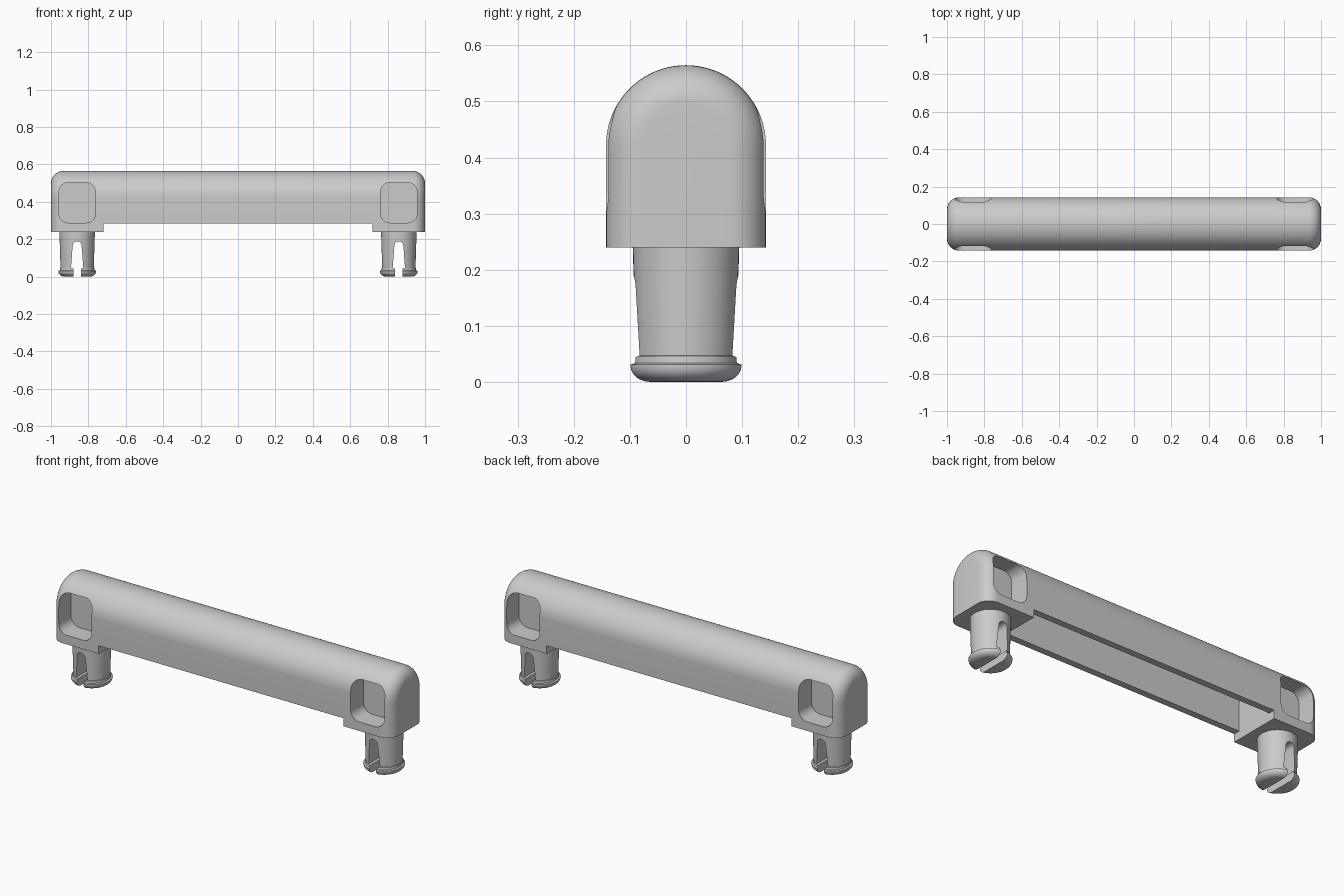
import bpy, bmesh, math

if "Cube" in bpy.data.objects:
    bpy.data.objects.remove(bpy.data.objects["Cube"])

grey = bpy.data.materials.new("light_grey")
grey.diffuse_color = (0.6, 0.6, 0.6, 1)
grey.use_nodes = True
grey.node_tree.nodes["Principled BSDF"].inputs["Base Color"].default_value = grey.diffuse_color

R, AXIS_Z, BASE_Z = 0.1425, 0.422, 0.24   # arch radius, arch centre, underside
FILLET = 0.065                            # rounding of the bar ends
PIN_X, BLOCK_X = 0.86, 0.72


def loft(name, rings):
    """Skin a list of equal-length closed rings and cap both ends."""
    bm = bmesh.new()
    loops = [[bm.verts.new(p) for p in ring] for ring in rings]
    n = len(loops[0])
    for a, b in zip(loops, loops[1:]):
        for i in range(n):
            j = (i + 1) % n
            bm.faces.new((a[i], a[j], b[j], b[i]))
    bm.faces.new(loops[0])
    bm.faces.new(loops[-1])
    bmesh.ops.recalc_face_normals(bm, faces=bm.faces)
    mesh = bpy.data.meshes.new(name)
    bm.to_mesh(mesh)
    bm.free()
    mesh.materials.append(grey)
    obj = bpy.data.objects.new(name, mesh)
    bpy.context.collection.objects.link(obj)
    return obj


def arch(x, r, bottom, steps=40):
    """Arched cross-section in the YZ plane."""
    pts = [(x, r, bottom)]
    for i in range(steps + 1):
        a = math.pi * i / steps
        pts.append((x, r * math.cos(a), AXIS_Z + r * math.sin(a)))
    return pts + [(x, -r, bottom)]


def prism_y(name, outline, y0, y1):
    """Extrude an XZ outline along Y."""
    return loft(name, [[(x, y, z) for x, z in outline] for y in (y0, y1)])


def rounded_rect(x0, x1, z0, z1, r, steps=8):
    pts = []
    for k, (cx, cz) in enumerate([(x1 - r, z1 - r), (x0 + r, z1 - r),
                                  (x0 + r, z0 + r), (x1 - r, z0 + r)]):
        for i in range(steps + 1):
            a = math.pi / 2 * (k + i / steps)
            pts.append((cx + r * math.cos(a), cz + r * math.sin(a)))
    return pts


def cut(obj, cutter):
    mod = obj.modifiers.new("cut", 'BOOLEAN')
    mod.operation, mod.solver, mod.object = 'DIFFERENCE', 'EXACT', cutter
    bpy.context.view_layer.objects.active = obj
    bpy.ops.object.modifier_apply(modifier=mod.name)
    bpy.data.objects.remove(cutter)


def smooth(obj):
    bpy.ops.object.select_all(action='DESELECT')
    obj.select_set(True)
    bpy.context.view_layer.objects.active = obj
    bpy.ops.object.shade_smooth_by_angle(angle=math.radians(32))


# Handle bar: arched section with rounded ends
sections = []
for i in range(11):
    a = math.pi / 2 * i / 10
    sections.append((1 - FILLET * (1 - math.sin(a)), FILLET * (1 - math.cos(a))))
sections = [(-x, d) for x, d in reversed(sections)] + sections
bar = loft("handle_bar", [arch(x, R - d, BASE_Z) for x, d in sections])

# Raised underside between the end blocks, then the hollow channel
cut(bar, prism_y("step_cutter", [(-BLOCK_X, 0.1), (BLOCK_X, 0.1),
                                 (BLOCK_X, 0.283), (-BLOCK_X, 0.283)], -0.3, 0.3))
cut(bar, loft("channel_cutter", [arch(x, R - 0.035, 0.15) for x in (-BLOCK_X, BLOCK_X)]))

# Side pockets, leaving a thin web in the middle
for sx in (-1, 1):
    for sy in (-1, 1):
        outline = rounded_rect(sx * PIN_X - 0.098, sx * PIN_X + 0.098, 0.288, 0.503, 0.05)
        cut(bar, prism_y("pocket_cutter", outline, sy * 0.035, sy * 0.3))
smooth(bar)

# Snap pins: turned profile (radius, height) with a rounded lip
profile = [(0.066, 0.0)]
for i in range(1, 7):
    a = math.pi / 2 * i / 6
    profile.append((0.066 + 0.035 * math.sin(a), 0.028 * (1 - math.cos(a))))
profile += [(0.101, 0.031), (0.093, 0.034), (0.092, 0.046), (0.089, 0.047),
            (0.095, BASE_Z + 0.002)]
SIDES = 48

# Slot outline: narrow mouth, tapered sides, round top
right = [(0.02, -0.05), (0.02, 0.044), (0.033, 0.046), (0.024, 0.165)]
top = [(0.024 * math.cos(math.pi * i / 10), 0.165 + 0.024 * math.sin(math.pi * i / 10))
       for i in range(1, 10)]
slot = right + top + [(-x, z) for x, z in reversed(right)]

for side, sx in (("left", -1), ("right", 1)):
    cx = sx * PIN_X
    rings = [[(cx + r * math.cos(2 * math.pi * i / SIDES),
               r * math.sin(2 * math.pi * i / SIDES), z) for i in range(SIDES)]
             for r, z in profile]
    pin = loft(side + "_snap_pin", rings)
    cut(pin, prism_y("slot_cutter", [(cx + x, z) for x, z in slot], -0.3, 0.3))
    smooth(pin)
